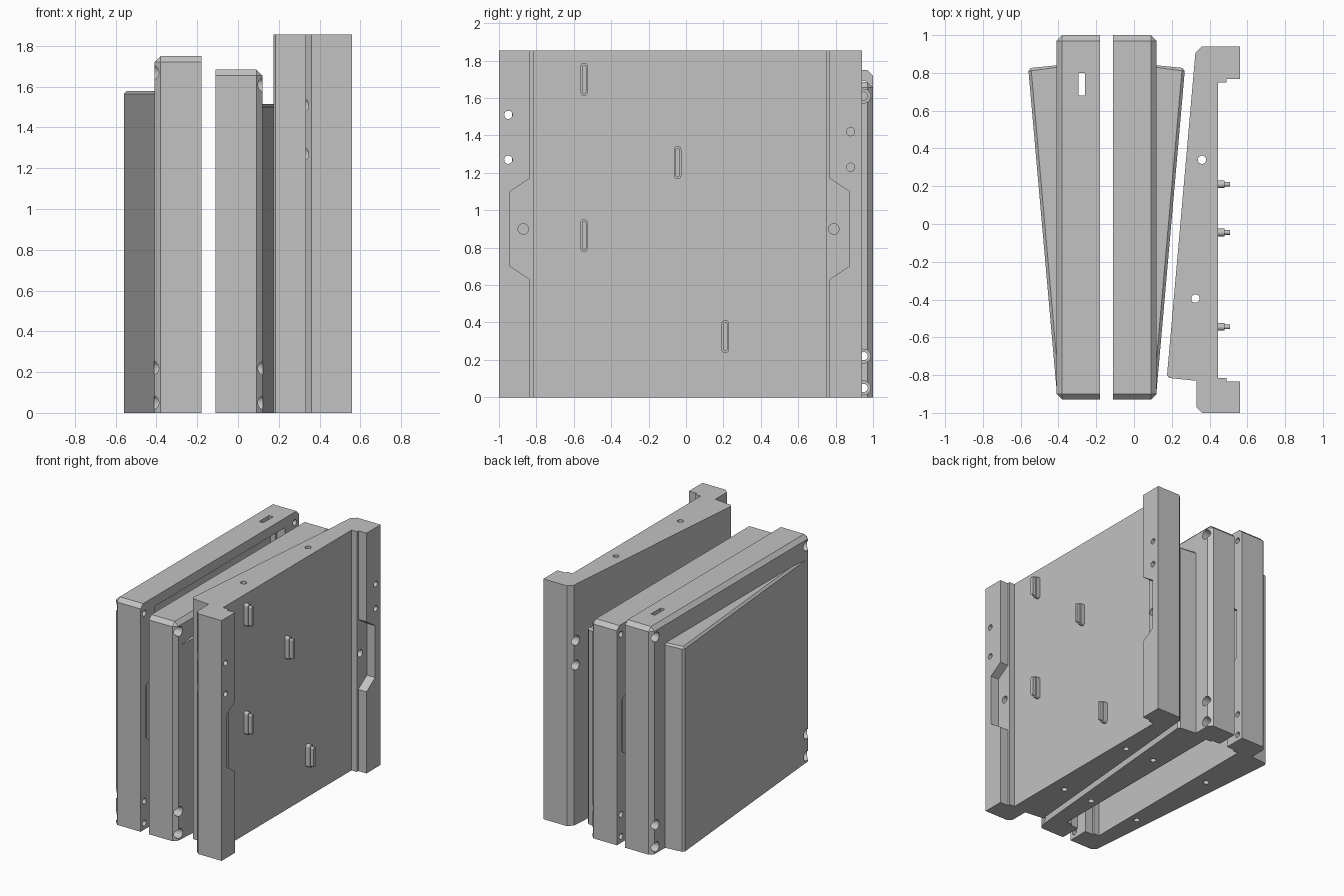
import bpy, bmesh, math
from mathutils import Vector

cube = bpy.data.objects.get("Cube")
if cube:
    bpy.data.objects.remove(cube, do_unlink=True)

steel = bpy.data.materials.new("plain grey")
steel.use_nodes = True
grey = (0.54, 0.54, 0.54, 1)
steel.diffuse_color = grey
steel.node_tree.nodes["Principled BSDF"].inputs["Base Color"].default_value = grey


def prism(name, pts, axis, lo, hi, bevel=0, pick=None):
    """Extrude a closed outline along x (outline in y, z) or z (outline in x, y)."""
    bm = bmesh.new()
    place = (lambda p, t: (t, p[0], p[1])) if axis == "x" else (lambda p, t: (p[0], p[1], t))
    face = bm.faces.new([bm.verts.new(place(p, lo)) for p in pts])
    ext = bmesh.ops.extrude_face_region(bm, geom=[face])
    top = [v for v in ext["geom"] if isinstance(v, bmesh.types.BMVert)]
    bmesh.ops.translate(bm, verts=top, vec=Vector(place((0, 0), hi - lo)))
    bmesh.ops.recalc_face_normals(bm, faces=bm.faces)
    if bevel:
        edges = [e for e in bm.edges if pick(e.verts[0].co, e.verts[1].co)]
        bmesh.ops.bevel(bm, geom=edges, offset=bevel, segments=1, affect="EDGES")
    mesh = bpy.data.meshes.new(name)
    bm.to_mesh(mesh)
    bm.free()
    mesh.materials.append(steel)
    obj = bpy.data.objects.new(name, mesh)
    bpy.context.collection.objects.link(obj)
    return obj


def combine(target, tool, operation="DIFFERENCE"):
    mod = target.modifiers.new("cut", "BOOLEAN")
    mod.object, mod.operation, mod.solver = tool, operation, "EXACT"
    deps = bpy.context.evaluated_depsgraph_get()
    deps.update()
    mesh = bpy.data.meshes.new_from_object(target.evaluated_get(deps))
    target.modifiers.clear()
    target.data = mesh
    bpy.data.objects.remove(tool, do_unlink=True)


def rect(a0, a1, b0, b1):
    return [(a0, b0), (a1, b0), (a1, b1), (a0, b1)]


def stadium(a, b, r, half=0, n=24):
    """Circle, or an upright slot when half is the straight half length."""
    pts = []
    for i in range(n + (2 if half else 0)):
        upper = i <= n // 2
        k = i if upper or not half else i - 1
        t = 2 * math.pi * k / n
        pts.append((a + r * math.cos(t), b + r * math.sin(t) + (half if upper else -half)))
    return pts


def cut(target, pts, axis, lo, hi):
    combine(target, prism("cutter", pts, axis, min(lo, hi), max(lo, hi)))


def bolt_hole(target, y, z, inner, outer, seat):
    """Through hole with a wide counterbore on the outer side."""
    cut(target, stadium(y, z, 0.022), "x", inner, outer)
    cut(target, stadium(y, z, 0.037), "x", seat, outer)


def pry_notch(target, edge, out, z, x0, x1):
    """Trapezoid recess reaching from the pocket edge into a rail."""
    d = 0.105 * out
    pts = [(edge - 0.03 * out, z - 0.27), (edge, z - 0.27), (edge + d, z - 0.2),
           (edge + d, z + 0.2), (edge, z + 0.27), (edge - 0.03 * out, z + 0.27)]
    cut(target, pts, "x", x0, x1)


# Two tray plates: u is the distance outward from the open inner face
def tray_plate(name, face, sign, height, wedge_height, bolt_top):
    def X(u):
        return face + sign * u

    def U(co):
        return (co.x - face) * sign

    def outer_edge(a, b):
        return max(a.z, b.z) > 0.01 and max(U(a), U(b)) > 0.01

    def wedge_edge(a, b):
        return max(a.z, b.z) > 0.01 and max(U(a), U(b)) > 0.3 and (
            min(a.z, b.z) > 0.01 or U(a) > 0.3 and U(b) > 0.3)

    plate = prism(name, rect(X(0), X(0.23), -0.93, 1.0), "z", 0, height, 0.03, outer_edge)
    wedge = [(X(u), y) for u, y in
             [(0.15, -0.86), (0.228, -0.9), (0.38, 0.825), (0.23, 0.84), (0.15, 0.84)]]
    combine(plate, prism("wedge", wedge, "z", 0, wedge_height, 0.015, wedge_edge), "UNION")
    # stepped pocket, open at the bottom
    cut(plate, rect(X(-0.05), X(0.115), -0.745, 0.815), "z", -0.1, height - 0.09)
    cut(plate, rect(X(-0.05), X(0.07), -0.762, 0.832), "z", -0.1, height - 0.075)
    for edge, out in ((-0.762, -1), (0.832, 1)):
        pry_notch(plate, edge, out, 0.9, X(-0.05), X(0.08))
        cut(plate, stadium(edge + 0.04 * out, 0.9, 0.027), "x", X(-0.05), X(0.13))
    # bolt holes at the corners
    for y in (-0.885, 0.95):
        for z in (0.05, 0.22, bolt_top):
            bolt_hole(plate, y, z, X(-0.1), X(0.5), X(0.15))
    # blind holes in the bottom
    for u, y in ((0.18, -0.4), (0.215, 0.34)):
        cut(plate, stadium(X(u), y, 0.022), "z", -0.1, 0.3)
    return plate


outer_plate = tray_plate("outer_tray_plate", -0.18, -1, 1.75, 1.58, 1.67)
cut(outer_plate, rect(-0.295, -0.26, 0.68, 0.8), "z", 1.4, 1.9)
middle_plate = tray_plate("middle_tray_plate", -0.11, 1, 1.685, 1.515, 1.61)

# Railed plate with the sloping back
profile = [(0.56, -1), (0.56, -0.835), (0.49, -0.835), (0.49, -0.815), (0.445, -0.815),
           (0.445, 0.75), (0.49, 0.75), (0.49, 0.768), (0.56, 0.768), (0.56, 0.94),
           (0.36, 0.94), (0.325, 0.905), (0.175, -0.8), (0.185, -0.815), (0.33, -0.83),
           (0.33, -0.97), (0.36, -1)]
rail_plate = prism("railed_plate", profile, "z", 0, 1.855)
for edge, out in ((-0.835, -1), (0.768, 1)):
    pry_notch(rail_plate, edge, out, 0.9, 0.49, 0.7)
for y in (-0.87, 0.79):
    cut(rail_plate, stadium(y, 0.9, 0.028), "x", 0.42, 0.7)
for y, z in ((-0.95, 1.51), (-0.95, 1.27), (0.88, 1.42), (0.88, 1.23)):
    bolt_hole(rail_plate, y, z, 0.7, 0.2, 0.4)
for x, y in ((0.36, 0.34), (0.325, -0.395)):
    cut(rail_plate, stadium(x, y, 0.022), "z", -0.1, 2)

# Stepped slot cores standing on the railed plate
for i, (y, z) in enumerate([(-0.545, 1.7), (-0.545, 0.865), (-0.045, 1.255), (0.21, 0.325)]):
    prism(f"slot_core_base_{i + 1}", stadium(y, z, 0.02, 0.068), "x", 0.435, 0.48)
    prism(f"slot_core_tip_{i + 1}", stadium(y, z, 0.012, 0.065), "x", 0.47, 0.508)
